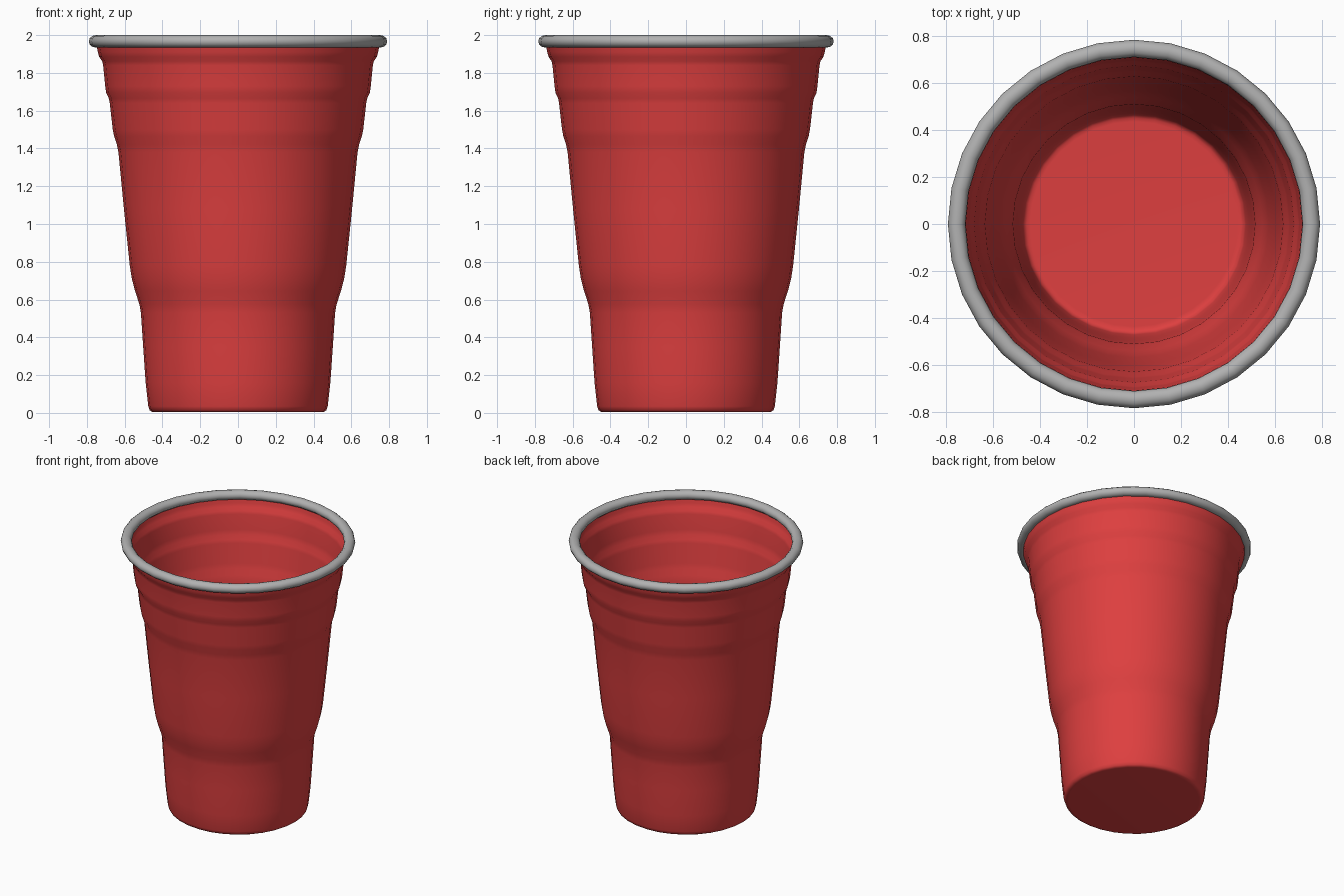
import bpy, bmesh, math

if "Cube" in bpy.data.objects:
    bpy.data.objects.remove(bpy.data.objects["Cube"])

SIDES = 32
Y_SCALE = 0.99  # the cup is very slightly narrower front to back


def material(name, rgb):
    m = bpy.data.materials.new(name)
    m.diffuse_color = (*rgb, 1.0)
    m.use_nodes = True
    m.node_tree.nodes["Principled BSDF"].inputs["Base Color"].default_value = m.diffuse_color
    return m


def lathe(name, profile, mat, closed=False, cap=False):
    """Spin (radius, z) points around the z axis."""
    bm = bmesh.new()
    rings = []
    for r, z in profile:
        ring = []
        for i in range(SIDES):
            a = 2 * math.pi * i / SIDES
            ring.append(bm.verts.new((r * math.cos(a), r * math.sin(a) * Y_SCALE, z)))
        rings.append(ring)
    pairs = list(zip(rings, rings[1:]))
    if closed:
        pairs.append((rings[-1], rings[0]))
    for lo, hi in pairs:
        for i in range(SIDES):
            j = (i + 1) % SIDES
            bm.faces.new((lo[i], lo[j], hi[j], hi[i]))
    if cap:
        bm.faces.new(rings[0][::-1])
    for f in bm.faces:
        f.smooth = True
    me = bpy.data.meshes.new(name)
    bm.to_mesh(me)
    bm.free()
    me.materials.append(mat)
    ob = bpy.data.objects.new(name, me)
    bpy.context.collection.objects.link(ob)
    return ob


red = material("cup red", (0.73, 0.05, 0.05))
grey = material("rim grey", (0.44, 0.44, 0.44))

# Thin stepped cup wall with rounded foot and flat floor
wall = [
    (0.44, 0.005), (0.455, 0.006), (0.468, 0.014), (0.475, 0.035),
    (0.489, 0.16), (0.502, 0.35), (0.514, 0.53), (0.522, 0.575),
    (0.545, 0.645), (0.562, 0.71), (0.573, 0.78), (0.604, 1.08),
    (0.633, 1.38), (0.641, 1.42), (0.656, 1.465), (0.663, 1.50),
    (0.679, 1.64), (0.684, 1.665), (0.698, 1.695), (0.703, 1.73),
    (0.714, 1.84), (0.719, 1.862), (0.735, 1.885), (0.742, 1.91),
    (0.750, 1.95),
]
lathe("cup_body", wall, red, cap=True)

# Rolled rim
rim = []
for k in range(12):
    a = 2 * math.pi * k / 12
    rim.append((0.753 + 0.037 * math.cos(a), 1.967 + 0.033 * math.sin(a)))
lathe("rolled_rim", rim, grey, closed=True)
